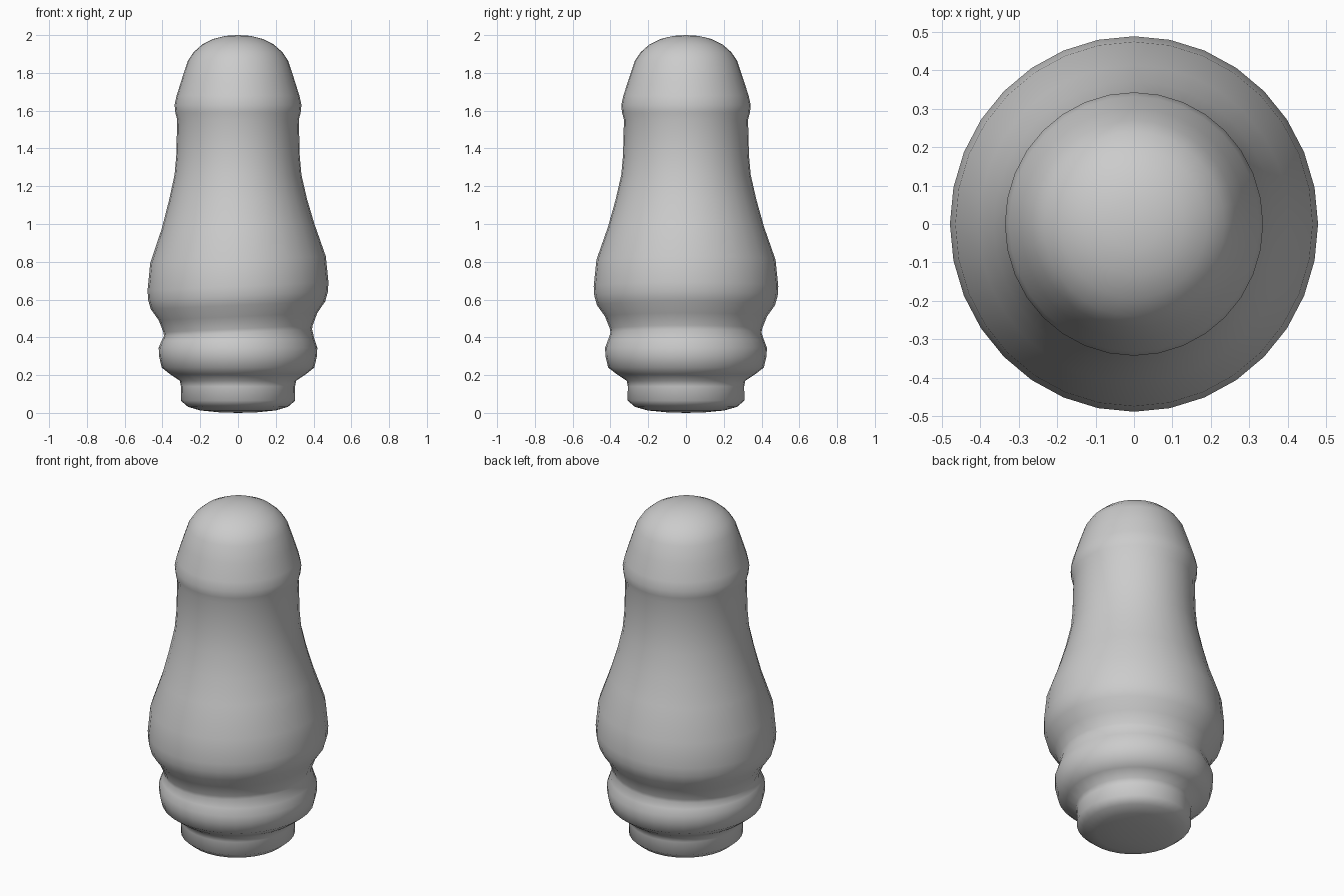
import bpy, bmesh, math

SIDES = 32
Y_STRETCH = 1.02  # slightly wider front to back

# Profile: radius, height, sideways tilt of the ring (dz/dx)
PROFILE = [
    # rounded foot
    (0.10, 0.003, 0), (0.20, 0.013, 0), (0.265, 0.032, 0), (0.303, 0.065, 0),
    (0.302, 0.14, 0), (0.308, 0.17, 0),
    # collar
    (0.36, 0.205, 0), (0.404, 0.24, 0), (0.418, 0.30, 0), (0.42, 0.345, 0),
    (0.405, 0.385, 0.01), (0.392, 0.425, 0.045),
    # bulging belly
    (0.395, 0.445, 0.045), (0.42, 0.51, 0.045), (0.462, 0.57, 0.045),
    (0.476, 0.62, 0.045), (0.479, 0.67, 0.045), (0.465, 0.81, 0.04),
    (0.405, 0.985, 0.035),
    # tapering neck
    (0.365, 1.13, 0.01), (0.336, 1.26, 0), (0.327, 1.36, 0), (0.322, 1.552, 0),
    # lip and domed cap
    (0.332, 1.59, 0), (0.336, 1.63, 0), (0.325, 1.68, 0), (0.295, 1.775, 0),
    (0.265, 1.865, 0), (0.235, 1.91, 0), (0.19, 1.95, 0), (0.13, 1.98, 0),
    (0.065, 1.996, 0),
]

bm = bmesh.new()
rings = []
for r, z, tilt in PROFILE:
    ring = []
    for i in range(SIDES):
        a = 2 * math.pi * i / SIDES
        x = r * math.cos(a)
        ring.append(bm.verts.new((x, r * Y_STRETCH * math.sin(a), z + tilt * x)))
    rings.append(ring)

# Walls between neighbouring rings
for low, high in zip(rings, rings[1:]):
    for i in range(SIDES):
        j = (i + 1) % SIDES
        bm.faces.new((low[i], low[j], high[j], high[i]))

# Closed ends
for ring, z in ((rings[0], 0.0), (rings[-1], 2.0)):
    tip = bm.verts.new((0, 0, z))
    for i in range(SIDES):
        bm.faces.new((ring[i], ring[(i + 1) % SIDES], tip))

bmesh.ops.recalc_face_normals(bm, faces=bm.faces)
for f in bm.faces:
    f.smooth = True
mesh = bpy.data.meshes.new("turned_body")
bm.to_mesh(mesh)
bm.free()
body = bpy.data.objects.new("turned_body", mesh)
bpy.context.collection.objects.link(body)
